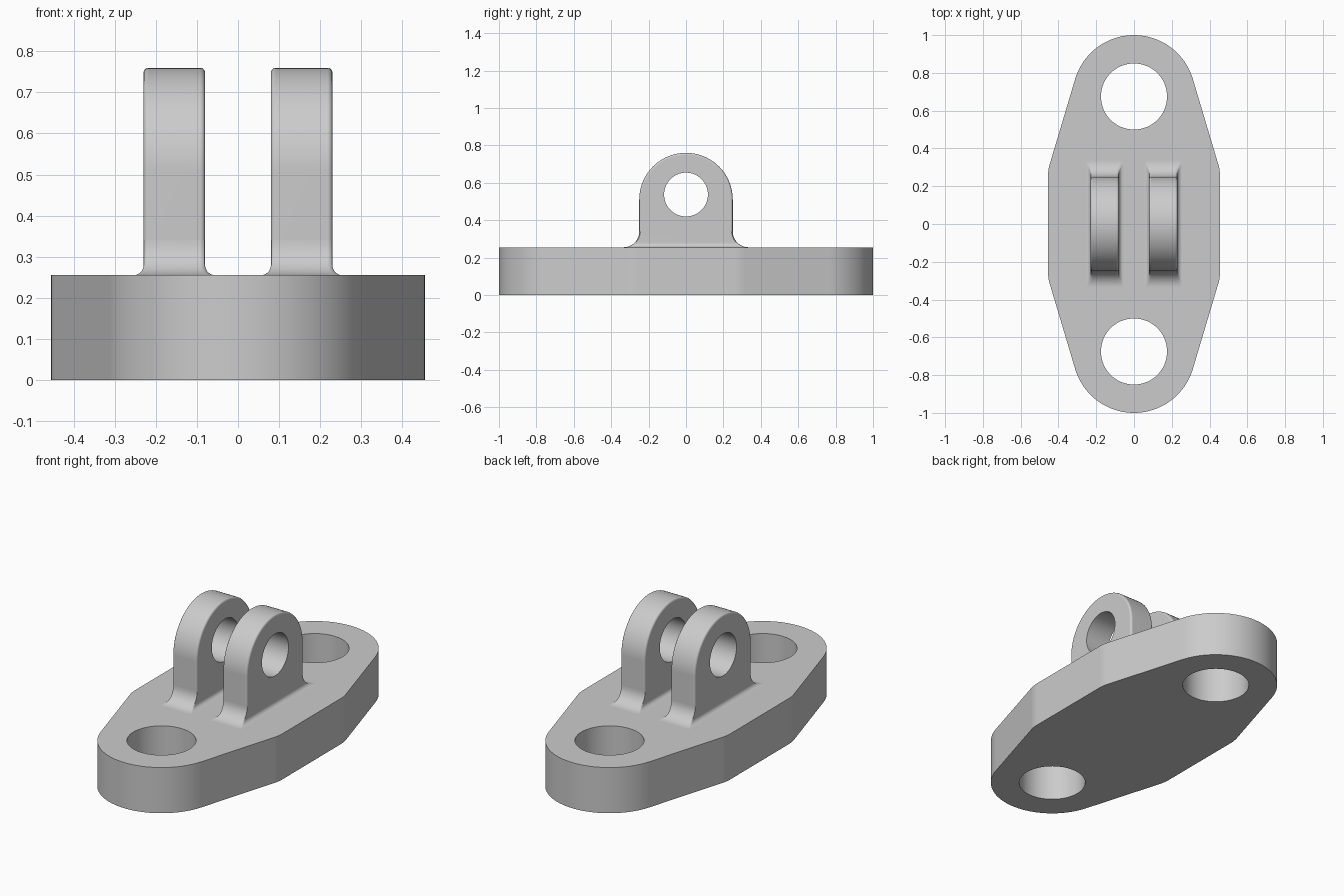
import bpy
from math import sin, cos, pi, sqrt, atan2

if "Cube" in bpy.data.objects:
    bpy.data.objects.remove(bpy.data.objects["Cube"])

GREY = (0.6, 0.6, 0.6, 1)
mat = bpy.data.materials.new("plain grey")
mat.use_nodes = True
mat.diffuse_color = GREY
mat.node_tree.nodes["Principled BSDF"].inputs["Base Color"].default_value = GREY

PLATE_TOP = 0.255
END_Y, END_R, HALF_W = 0.675, 0.325, 0.455
LUG_X, LUG_HALF, LUG_R, LUG_ARC_Z = 0.155, 0.075, 0.25, 0.51
FOOT_Z, ROUND = 0.34, 0.012


def loft(name, rings):
    """Closed solid through matching rings of points."""
    n = len(rings[0])
    verts = [p for ring in rings for p in ring]
    faces = [list(range(n))[::-1], [len(verts) - n + i for i in range(n)]]
    for r in range(len(rings) - 1):
        for i in range(n):
            j = (i + 1) % n
            faces.append([r * n + i, r * n + j, (r + 1) * n + j, (r + 1) * n + i])
    mesh = bpy.data.meshes.new(name)
    mesh.from_pydata(verts, [], faces)
    mesh.materials.append(mat)
    obj = bpy.data.objects.new(name, mesh)
    bpy.context.collection.objects.link(obj)
    return obj


def activate(obj):
    bpy.ops.object.select_all(action='DESELECT')
    obj.select_set(True)
    bpy.context.view_layer.objects.active = obj


def drill(obj, centre, radius, rotation=(0, 0, 0)):
    """Cut a round through hole."""
    bpy.ops.mesh.primitive_cylinder_add(vertices=64, radius=radius, depth=0.8,
                                        location=centre, rotation=rotation)
    cutter = bpy.context.object
    cutter.data.materials.append(mat)
    cutter.hide_render = True
    activate(obj)
    mod = obj.modifiers.new("hole", 'BOOLEAN')
    mod.operation = 'DIFFERENCE'
    mod.solver = 'EXACT'
    mod.object = cutter
    bpy.ops.object.modifier_apply(modifier=mod.name)
    bpy.data.objects.remove(cutter)


def finish(obj):
    activate(obj)
    bpy.ops.object.shade_smooth_by_angle(angle=pi / 6)
    mod = obj.modifiers.new("clean shading", 'WEIGHTED_NORMAL')
    mod.keep_sharp = True


# Base plate: rounded ends, tapered flanks, softened side corners
tilt = 0.29
corner_r = 0.2
tangent_x, tangent_y = END_R * cos(tilt), END_Y + END_R * sin(tilt)
corner_y = tangent_y - (HALF_W - tangent_x) * cos(tilt) / sin(tilt)
arc_y = corner_y - corner_r * (1 - cos(tilt)) / sin(tilt)
quarter = []
for i in range(7):
    a = tilt * i / 6
    quarter.append((HALF_W - corner_r * (1 - cos(a)), arc_y + corner_r * sin(a)))
for i in range(21):
    a = tilt + (pi / 2 - tilt) * i / 20
    quarter.append((END_R * cos(a), END_Y + END_R * sin(a)))
half = quarter + [(-x, y) for x, y in quarter[-2::-1]]
outline = half + [(-x, -y) for x, y in half]
plate = loft("base_plate", [[(x, y, z) for x, y in outline] for z in (0, PLATE_TOP)])
for side in (-1, 1):
    drill(plate, (0, side * END_Y, 0.1), 0.175)
finish(plate)


def lug_ring(x, inset):
    r = LUG_R - inset
    arc = [(x, r * cos(pi * i / 48), LUG_ARC_Z + r * sin(pi * i / 48)) for i in range(49)]
    return [(x, r, FOOT_Z)] + arc + [(x, -r, FOOT_Z)]


def foot_ring(cx, hx, hy, z):
    ring = []
    for k in range(4):
        sx, sy = (1, -1, -1, 1)[k], (1, 1, -1, -1)[k]
        for i in range(4):
            a = pi / 2 * (k + i / 3)
            ring.append((cx + sx * (hx - ROUND) + ROUND * cos(a),
                         sy * (hy - ROUND) + ROUND * sin(a), z))
    return ring


def flare(h, radius):
    """Outward spread of a concave fillet at height h above the plate."""
    return radius - sqrt(radius ** 2 - (radius - h) ** 2) if h < radius else 0


# Pair of pierced lugs with flared feet
edge = [(LUG_HALF - ROUND * (1 - sin(a)), ROUND * (1 - cos(a)))
        for a in [pi / 2 * i / 4 for i in range(5)]]
for label, side in (("right", -1), ("left", 1)):
    cx = side * LUG_X
    stations = [(-x, d) for x, d in edge[::-1]] + edge
    lug = loft(label + "_lug", [lug_ring(cx + x, d) for x, d in stations])
    drill(lug, (cx, 0, 0.537), 0.117, (0, pi / 2, 0))
    finish(lug)
    depth = FOOT_Z - PLATE_TOP
    rings = []
    for i in range(17):
        h = depth * (i / 16) ** 2
        rings.append(foot_ring(cx, LUG_HALF + flare(h, 0.024),
                               LUG_R + flare(h, depth), PLATE_TOP + h))
    finish(loft(label + "_lug_foot", rings))
